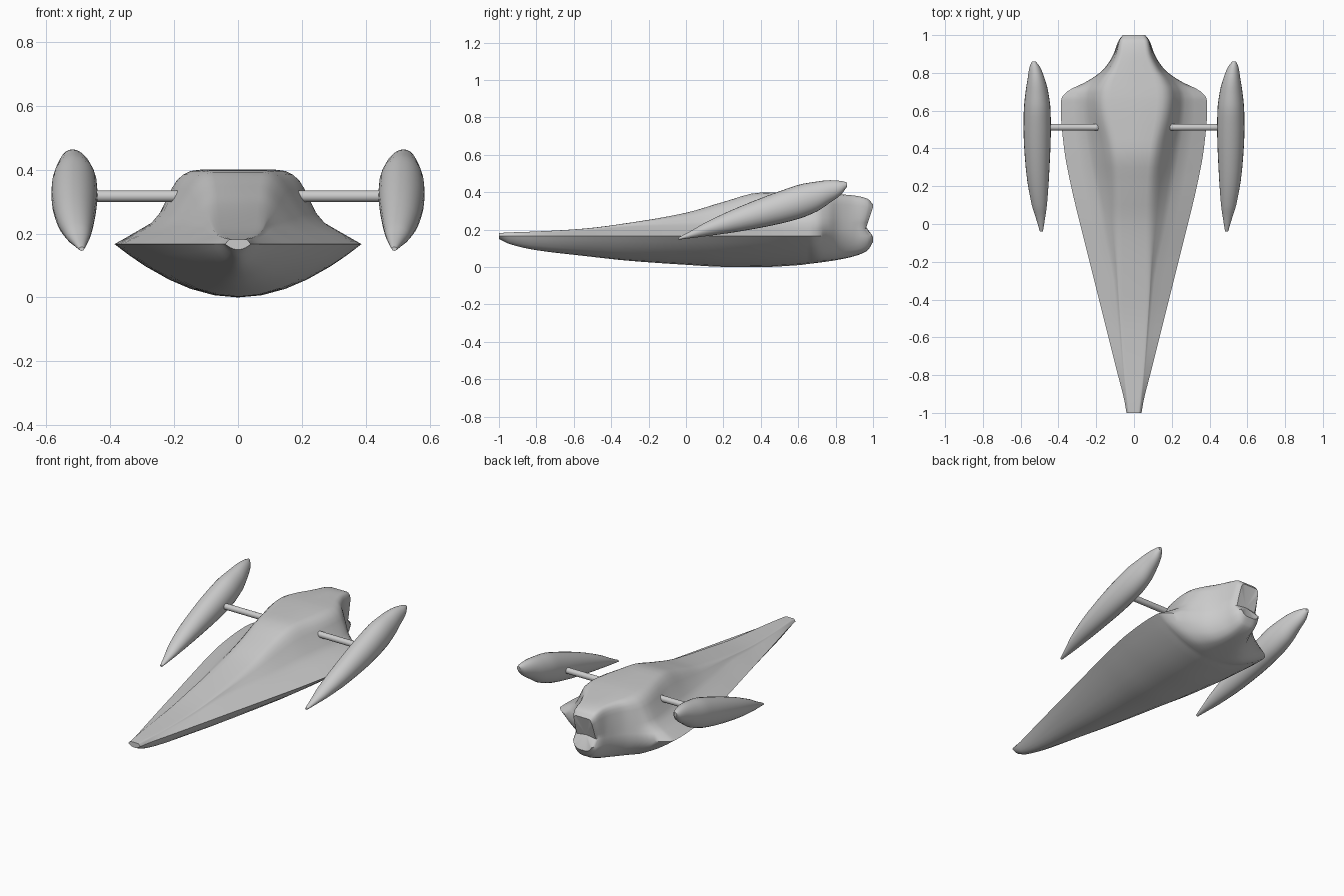
import bpy, bmesh, math
from mathutils import Vector

if "Cube" in bpy.data.objects:
    bpy.data.objects.remove(bpy.data.objects["Cube"])


def sample(rows, y):
    """Monotone cubic interpolation of station rows (first value is y)."""
    n = len(rows)
    i = max(k for k in range(n - 1) if rows[k][0] <= y + 1e-9)
    a, b = rows[i], rows[i + 1]
    h = b[0] - a[0]
    t = (y - a[0]) / h

    def slope(k, c):
        return (rows[k + 1][c] - rows[k][c]) / (rows[k + 1][0] - rows[k][0])

    def tangent(k, c):
        if k == 0:
            return slope(0, c)
        if k == n - 1:
            return slope(n - 2, c)
        p, q = slope(k - 1, c), slope(k, c)
        return 2 * p * q / (p + q) if p * q > 0 else 0.0

    out = []
    for c in range(1, len(a)):
        m0, m1 = tangent(i, c) * h, tangent(i + 1, c) * h
        out.append((2*t**3 - 3*t*t + 1) * a[c] + (t**3 - 2*t*t + t) * m0
                   + (3*t*t - 2*t**3) * b[c] + (t**3 - t*t) * m1)
    return out


def stations(rows, sub):
    ys = [a[0] + (b[0] - a[0]) * k / sub for a, b in zip(rows, rows[1:]) for k in range(sub)]
    return ys + [rows[-1][0]]


def loft(name, rings, end_centre=None):
    bm = bmesh.new()
    loops = [[bm.verts.new(p) for p in r] for r in rings]
    n = len(loops[0])
    for a, b in zip(loops, loops[1:]):
        for i in range(n):
            bm.faces.new((a[i], a[(i + 1) % n], b[(i + 1) % n], b[i]))
    bm.faces.new(loops[0])
    if end_centre:
        c = bm.verts.new(end_centre)
        for i in range(n):
            bm.faces.new((loops[-1][i], loops[-1][(i + 1) % n], c))
    else:
        bm.faces.new(loops[-1])
    bmesh.ops.recalc_face_normals(bm, faces=bm.faces)
    me = bpy.data.meshes.new(name)
    bm.to_mesh(me)
    bm.free()
    ob = bpy.data.objects.new(name, me)
    bpy.context.collection.objects.link(ob)
    smooth(ob)
    return ob


def smooth(ob):
    bpy.ops.object.select_all(action='DESELECT')
    ob.select_set(True)
    bpy.context.view_layer.objects.active = ob
    bpy.ops.object.shade_smooth_by_angle(angle=math.radians(40))


# Hull stations: y, edge half width, roof z, keel z, roof half width, cabin base half width, base z
HULL = [
    (-1.0, .040, .182, .150, .028, .034, .175),
    (-.94, .050, .185, .122, .034, .040, .180),
    (-.80, .085, .190, .090, .050, .055, .186),
    (-.55, .148, .205, .060, .070, .075, .198),
    (-.30, .210, .237, .033, .085, .095, .222),
    (0.00, .285, .290, .012, .092, .155, .230),
    (0.20, .333, .348, .001, .100, .190, .233),
    (0.40, .370, .398, .000, .125, .225, .238),
    (0.60, .387, .400, .010, .175, .252, .242),
    (0.66, .385, .399, .017, .180, .255, .243),
    (0.70, .355, .397, .022, .178, .250, .243),
    (0.76, .240, .393, .030, .160, .212, .243),
    (0.82, .160, .389, .040, .125, .150, .243),
    (0.90, .108, .382, .058, .090, .105, .245),
    (0.97, .083, .365, .088, .077, .083, .245),
    (1.00, .062, .335, .135, .060, .064, .245),
]


def hull_ring(y):
    w, zt, zb, rw, bw, bz = sample(HULL, y)
    zc = .167
    s = min(max((y - .66) / .15, 0), 1)
    p = 2 + 2 * s
    half = [(w * t, zb + (zc - zb) * t ** p) for t in (0, .2, .4, .57, .75, .88, 1)]
    half += [((w + bw) / 2, (zc + bz) / 2)]
    # concave cabin foot, flat side, rounded roof corner
    foot, corner = Vector((bw, bz)), Vector((rw, zt))
    half += [tuple(foot.lerp(Vector((w, zc)), .12)), tuple(foot.lerp(corner, .14))]
    a, c = foot.lerp(corner, .62), Vector((rw * .68, zt))
    for t in (0, .25, .5, .75, 1):
        half.append(tuple(a.lerp(corner, t).lerp(corner.lerp(c, t), t)))
    half.append((0, zt))
    full = half + [(-x, z) for x, z in reversed(half[1:-1])]

    # notch across the tail
    def notch(z):
        d = (z - .165) / .035 if z < .20 else (.32 - z) / .12
        return .04 * min(max(d, 0), 1) * max(0, (y - .9) / .1)
    return [(x, y - notch(z), z) for x, z in full]


loft("hull", [hull_ring(y) for y in stations(HULL, 4)], (0, .962, .215))

# Pod stations: y, centre x, half width, centre z, half height
POD = [
    (-.04, .490, .008, .152, .006),
    (0.03, .495, .024, .175, .020),
    (0.10, .501, .040, .200, .036),
    (.285, .510, .062, .256, .066),
    (0.50, .5125, .0725, .318, .087),
    (0.60, .5125, .071, .348, .091),
    (0.70, .514, .060, .377, .080),
    (0.77, .518, .045, .404, .060),
    (0.83, .525, .028, .424, .036),
    (0.86, .530, .010, .440, .012),
]
for side, s in (("right", 1), ("left", -1)):
    rings = []
    for y in stations(POD, 3):
        cx, rx, cz, rz = sample(POD, y)
        rings.append([(s * (cx + rx * math.cos(a)), y, cz + rz * math.sin(a))
                      for a in (math.tau * k / 24 for k in range(24))])
    loft(side + "_pod", rings)

    # Strut joining the pod to the cabin side
    bpy.ops.mesh.primitive_cylinder_add(vertices=20, radius=.018, depth=.32,
                                        location=(s * .32, .512, .317),
                                        rotation=(0, math.pi / 2, 0))
    strut = bpy.context.object
    strut.name = side + "_strut"
    smooth(strut)
